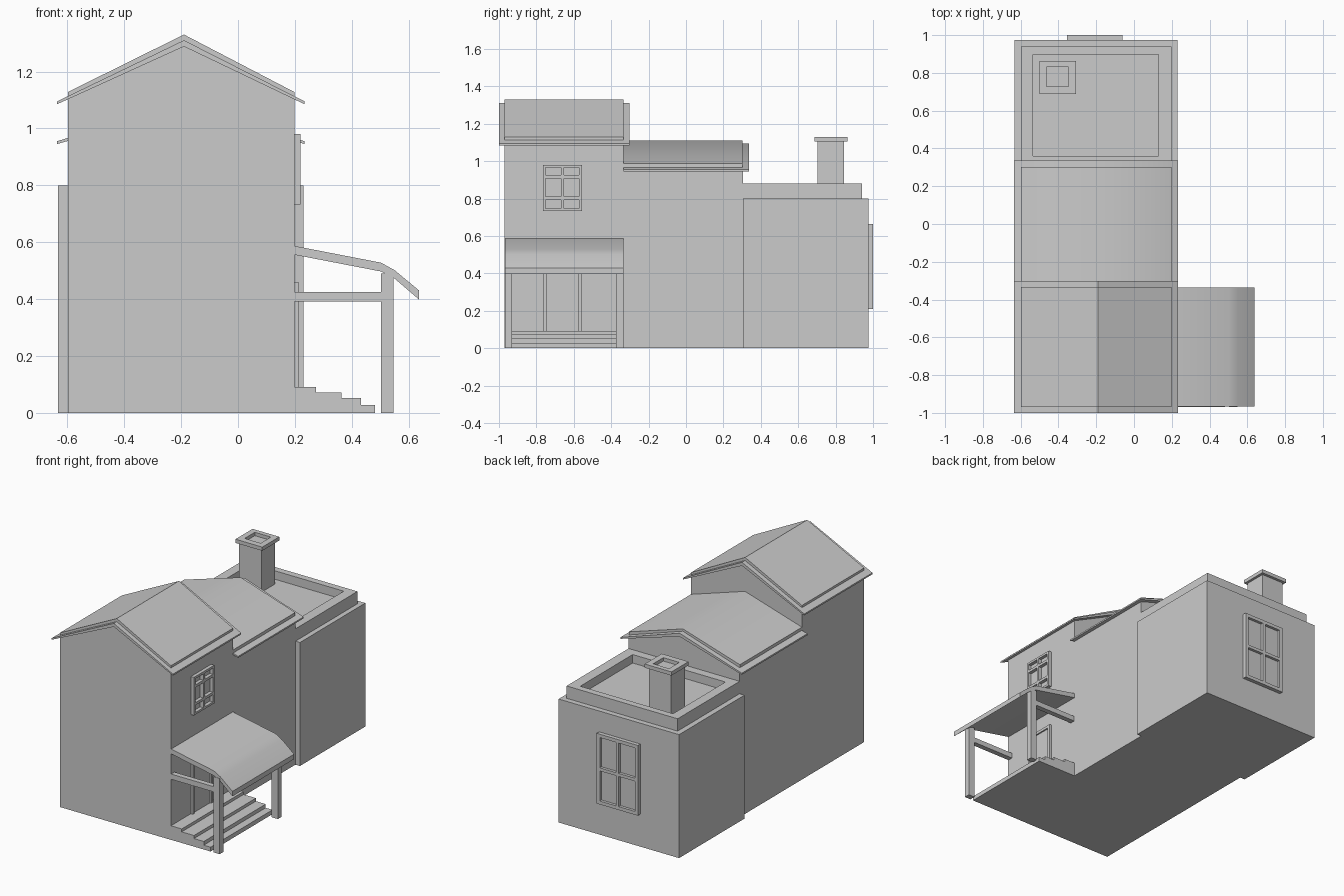
import bpy, bmesh, math

if "Cube" in bpy.data.objects:
    bpy.data.objects.remove(bpy.data.objects["Cube"])


def finish(name, bm, smooth=None):
    bmesh.ops.recalc_face_normals(bm, faces=bm.faces)
    mesh = bpy.data.meshes.new(name)
    bm.to_mesh(mesh)
    bm.free()
    ob = bpy.data.objects.new(name, mesh)
    bpy.context.collection.objects.link(ob)
    if smooth:
        bpy.ops.object.select_all(action='DESELECT')
        ob.select_set(True)
        bpy.context.view_layer.objects.active = ob
        bpy.ops.object.shade_smooth_by_angle(angle=math.radians(smooth))
    return ob


def boxes(name, *bounds):
    """One object from boxes given as (x0, x1, y0, y1, z0, z1)."""
    bm = bmesh.new()
    for x0, x1, y0, y1, z0, z1 in bounds:
        vs = bmesh.ops.create_cube(bm, size=1)['verts']
        for v in vs:
            v.co = (x1 if v.co.x > 0 else x0, y1 if v.co.y > 0 else y0,
                    z1 if v.co.z > 0 else z0)
    return finish(name, bm)


def extrude(name, profile, y0, y1, smooth=None):
    """Extrude an xz profile along y."""
    bm = bmesh.new()
    face = bm.faces.new([bm.verts.new((x, y0, z)) for x, z in profile])
    out = bmesh.ops.extrude_face_region(bm, geom=[face])['geom']
    for v in out:
        if isinstance(v, bmesh.types.BMVert):
            v.co.y = y1
    return finish(name, bm, smooth)


def tray(name, outer, inner, z0, floor, z1):
    """Block with a rectangular recess in its top."""
    bm = bmesh.new()

    def loop(r, z):
        a, b, c, d = r
        return [bm.verts.new(p) for p in ((a, c, z), (b, c, z), (b, d, z), (a, d, z))]
    loops = [loop(outer, z0), loop(outer, z1), loop(inner, z1), loop(inner, floor)]
    for p, q in zip(loops, loops[1:]):
        for i in range(4):
            j = (i + 1) % 4
            bm.faces.new((p[i], p[j], q[j], q[i]))
    bm.faces.new(loops[0])
    bm.faces.new(loops[-1])
    return finish(name, bm)


def bars(u0, u1, v0, v1, w, us, vs, t):
    """Window frame rectangles: border of width w, bars of width t at us and vs."""
    r = [(u0, u0 + w, v0, v1), (u1 - w, u1, v0, v1),
         (u0 + w, u1 - w, v0, v0 + w), (u0 + w, u1 - w, v1 - w, v1)]
    r += [(u - t / 2, u + t / 2, v0 + w, v1 - w) for u in us]
    r += [(u0 + w, u1 - w, v - t / 2, v + t / 2) for v in vs]
    return r


RIDGE, L, R = -0.19, -0.598, 0.198


def gable_section(name, y0, y1, r0, r1, s0, s1, eave, peak, edge, top, smooth=None):
    """Walls plus a two-layer gable roof; r = lower slab y span, s = upper slab."""
    def under(x, half):
        return peak - (peak - eave) * abs(x - RIDGE) / half
    zl, zr = under(L, 0.446), under(R, 0.424)
    extrude(name + "_walls", [(L, 0), (R, 0), (R, zr), (RIDGE, peak), (L, zl)], y0, y1)
    extrude(name + "_roof_base", [(-0.636, eave), (RIDGE, peak), (0.234, eave),
            (0.234, eave + 0.01), (RIDGE, peak + 0.022), (-0.636, eave + 0.01)], r0, r1, smooth)
    extrude(name + "_roof_cover", [(L, zl), (RIDGE, peak), (R, zr), (R, edge),
            (RIDGE, top), (L, edge)], s0, s1, smooth)


# House sections, tall front to low back
gable_section("front", -0.97, -0.333, -1.0, -0.302, -0.97, -0.333,
              1.085, 1.288, 1.128, 1.33)
gable_section("middle", -0.333, 0.305, -0.333, 0.337, -0.333, 0.303,
              0.945, 1.073, 0.987, 1.11, 40)
boxes("rear_walls", (-0.633, 0.23, 0.305, 0.975, 0, 0.80))
tray("rear_parapet", (L, R, 0.305, 0.94), (-0.535, 0.13, 0.36, 0.897), 0.80, 0.825, 0.88)

# Chimney
boxes("chimney_shaft", (-0.485, -0.325, 0.703, 0.845, 0.82, 1.105))
tray("chimney_cap", (-0.5, -0.308, 0.688, 0.863), (-0.462, -0.347, 0.728, 0.832),
     1.104, 1.106, 1.128)

# Back window: two by two panes
boxes("back_window_frame", *[(u0, u1, 0.97, 1.0, v0, v1) for u0, u1, v0, v1 in
      bars(-0.355, -0.06, 0.21, 0.665, 0.022, [-0.208], [0.437], 0.02)])
boxes("back_window_glass", (-0.34, -0.075, 0.97, 0.982, 0.225, 0.65))

# Side window: two by three panes
boxes("side_window_frame", *[(0.19, 0.22, u0, u1, v0, v1) for u0, u1, v0, v1 in
      bars(-0.765, -0.557, 0.733, 0.98, 0.014, [-0.661], [0.802, 0.917], 0.017)])

# Door
boxes("door_frame", (0.19, 0.212, -0.765, -0.747, 0.09, 0.46),
      (0.19, 0.212, -0.575, -0.557, 0.09, 0.46), (0.19, 0.212, -0.747, -0.575, 0.442, 0.46))
boxes("door_panel", (0.19, 0.203, -0.747, -0.575, 0.09, 0.442))

# Porch
extrude("porch_roof", [(0.198, 0.587), (0.503, 0.528), (0.55, 0.502), (0.637, 0.43),
        (0.637, 0.398), (0.546, 0.476), (0.503, 0.497), (0.198, 0.556)],
        -0.967, -0.335, 30)
for side, y in (("front", -0.969), ("back", -0.373)):
    boxes(side + "_porch_post", (0.503, 0.547, y, y + 0.038, 0, 0.49))
    boxes(side + "_porch_beam", (0.195, 0.505, y + 0.002, y + 0.036, 0.391, 0.425))

# Porch steps
extrude("porch_steps", [(0.195, 0), (0.482, 0), (0.482, 0.028), (0.433, 0.028), (0.433, 0.052),
        (0.363, 0.052), (0.363, 0.072), (0.275, 0.072), (0.275, 0.091), (0.195, 0.091)],
        -0.969, -0.335)
